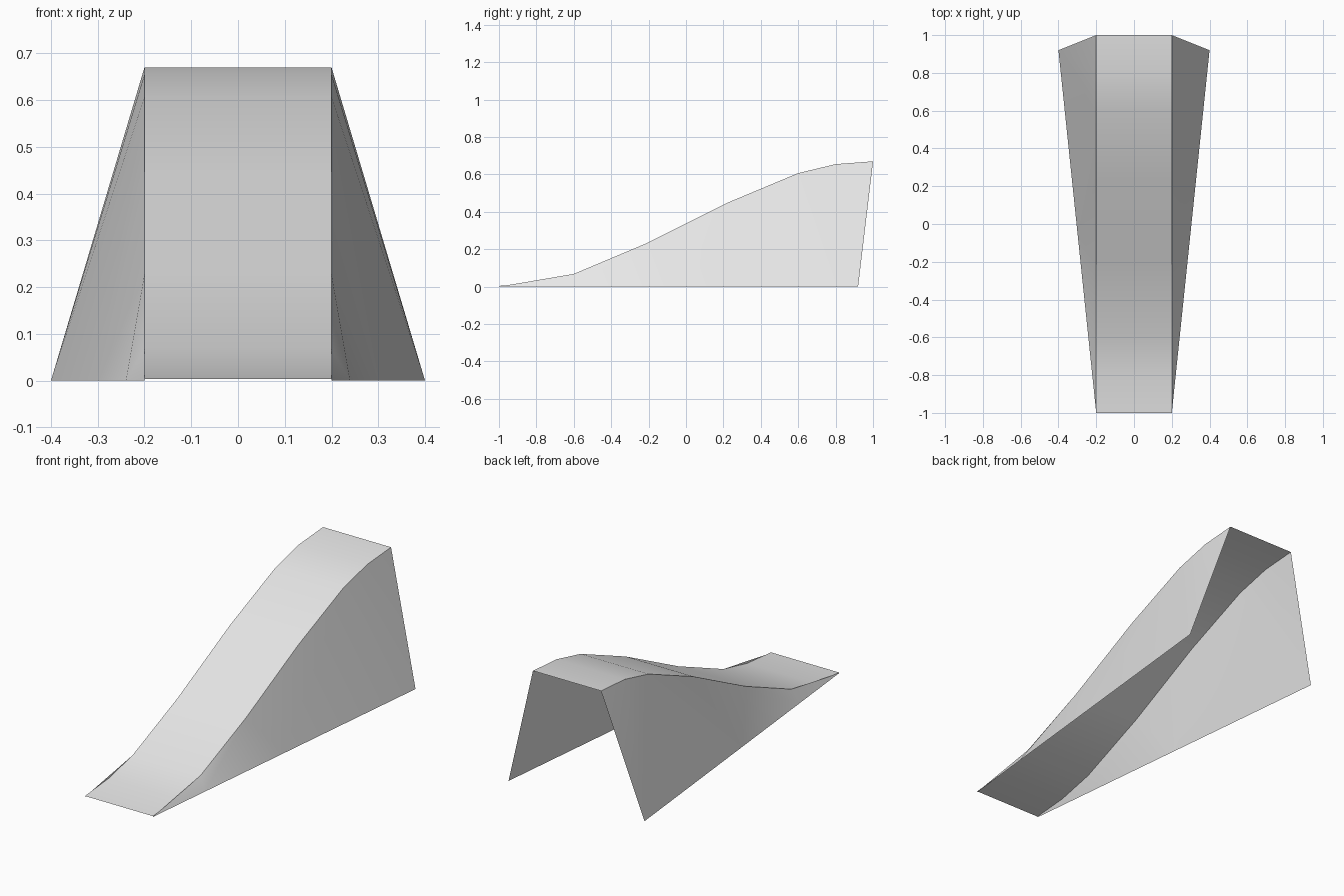
import bpy
import bmesh
import math

if "Cube" in bpy.data.objects:
    bpy.data.objects.remove(bpy.data.objects["Cube"], do_unlink=True)

# Single light grey material
grey = bpy.data.materials.new("light grey")
grey.use_nodes = True
COLOUR = (0.8, 0.8, 0.8, 1)
grey.diffuse_color = COLOUR
grey.node_tree.nodes["Principled BSDF"].inputs["Base Color"].default_value = COLOUR

HALF = 0.2   # half width of the deck
BACK = 0.92  # where the side walls meet the ground at the back

# S-shaped ramp profile (y, z)
PROFILE = [(-1, 0.004), (-0.8, 0.022), (-0.6, 0.068), (-0.22, 0.228),
           (0.22, 0.448), (0.6, 0.607), (0.8, 0.655), (1, 0.67)]
# Points along the flared ground edge (y)
GROUND = [-1, -0.62, -0.04, BACK]


def finish(bm, name):
    """Turn a bmesh into a smooth-shaded, coloured object."""
    mesh = bpy.data.meshes.new(name)
    bm.to_mesh(mesh)
    bm.free()
    mesh.materials.append(grey)
    obj = bpy.data.objects.new(name, mesh)
    bpy.context.collection.objects.link(obj)
    bpy.ops.object.select_all(action="DESELECT")
    obj.select_set(True)
    bpy.context.view_layer.objects.active = obj
    bpy.ops.object.shade_smooth_by_angle(angle=math.radians(30))
    return obj


# Ramp deck: the profile swept across the width as a thin sheet
bm = bmesh.new()
rows = [[bm.verts.new((x, y, z)) for x in (-HALF, HALF)] for y, z in PROFILE]
for a, b in zip(rows, rows[1:]):
    bm.faces.new((a[0], a[1], b[1], b[0]))
finish(bm, "ramp_deck")

# Side walls: sheets from the deck edge down to the flared ground edge
bm = bmesh.new()
top = [bm.verts.new((HALF, y, z)) for y, z in PROFILE]
base = [bm.verts.new((HALF + 0.2 * (y + 1) / (BACK + 1), y, 0)) for y in GROUND]
# Each ground point fans to a run of deck points
for i, (first, last) in enumerate([(0, 2), (2, 3), (3, 5), (5, 7)]):
    for k in range(first, last):
        bm.faces.new((base[i], top[k + 1], top[k]))
    if i + 1 < len(base):
        bm.faces.new((base[i], base[i + 1], top[last]))
walls = finish(bm, "side_walls")
mirror = walls.modifiers.new("mirror", "MIRROR")
mirror.use_axis[0] = True
mirror.use_mirror_merge = False
